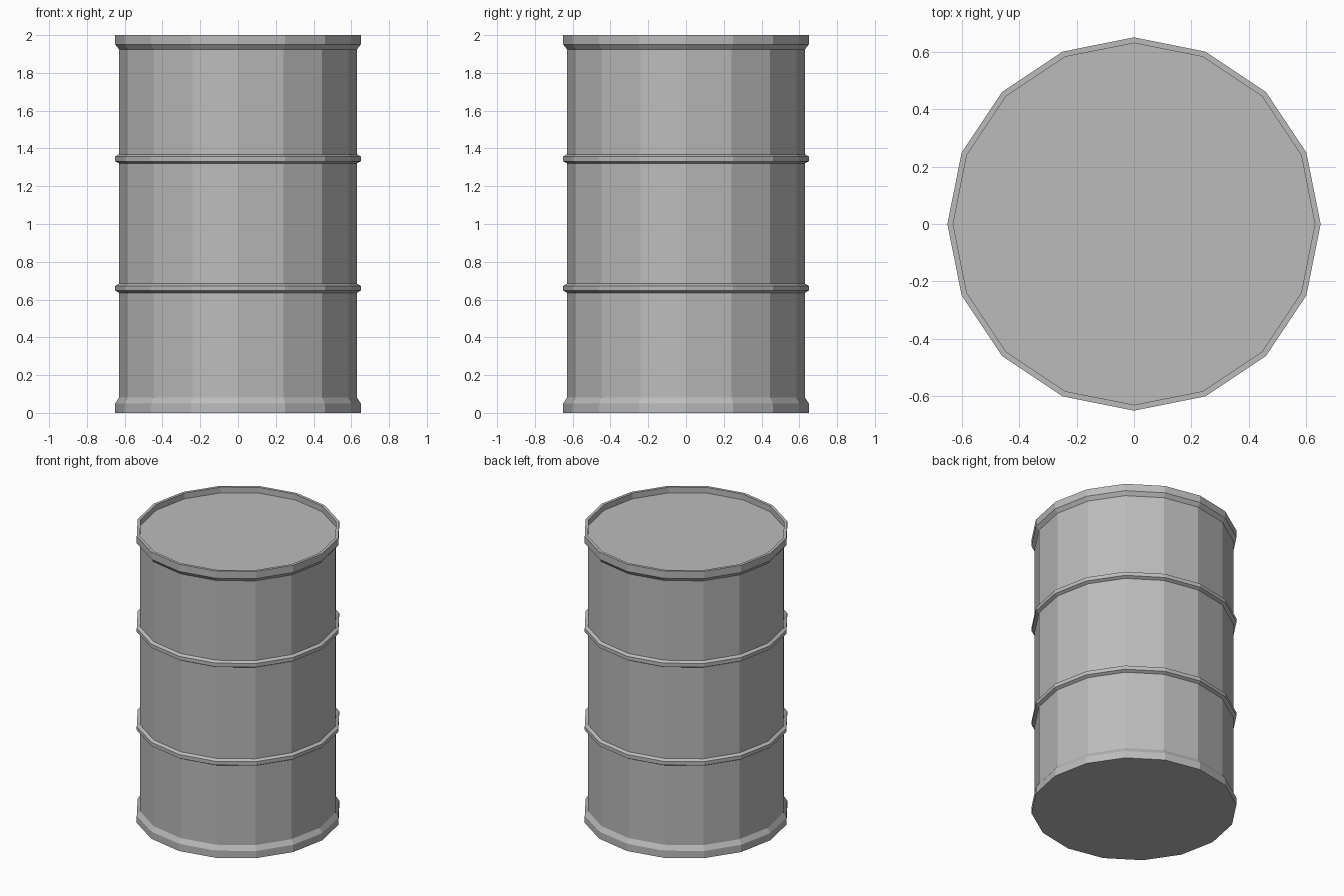
import bpy, bmesh, math

SIDES = 16
WALL, RIM = 0.63, 0.65

old = bpy.data.objects.get("Cube")
if old:
    bpy.data.objects.remove(old, do_unlink=True)

# Single painted metal colour
steel = bpy.data.materials.new("grey_steel")
steel.use_nodes = True
GREY = (0.5, 0.5, 0.5, 1)
steel.diffuse_color = GREY
steel.node_tree.nodes["Principled BSDF"].inputs["Base Color"].default_value = GREY


def band(z, half=0.024, slope=0.011):
    """Profile of a raised hoop centred at height z."""
    return [(WALL, z - half), (RIM, z - half + slope),
            (RIM, z + half - slope), (WALL, z + half)]


def lathe(name, profile):
    """Spin (radius, height) points around z and cap both ends."""
    bm = bmesh.new()
    rings = []
    for r, z in profile:
        angles = [math.tau * i / SIDES for i in range(SIDES)]
        rings.append([bm.verts.new((r * math.cos(a), r * math.sin(a), z)) for a in angles])
    for low, high in zip(rings, rings[1:]):
        for i in range(SIDES):
            j = (i + 1) % SIDES
            bm.faces.new((low[i], low[j], high[j], high[i]))
    bm.faces.new(rings[0][::-1])
    bm.faces.new(rings[-1])
    bmesh.ops.recalc_face_normals(bm, faces=bm.faces)
    mesh = bpy.data.meshes.new(name)
    bm.to_mesh(mesh)
    bm.free()
    mesh.materials.append(steel)
    obj = bpy.data.objects.new(name, mesh)
    bpy.context.collection.objects.link(obj)
    return obj


# Base flange, two hoops, top rim and sunken lid
profile = [(RIM, 0), (RIM, 0.05), (WALL, 0.082)]
for height in (0.66, 1.345):
    profile += band(height)
profile += [(WALL, 1.925), (RIM, 1.95), (RIM, 2), (WALL, 2), (WALL, 1.96)]
lathe("barrel", profile)
